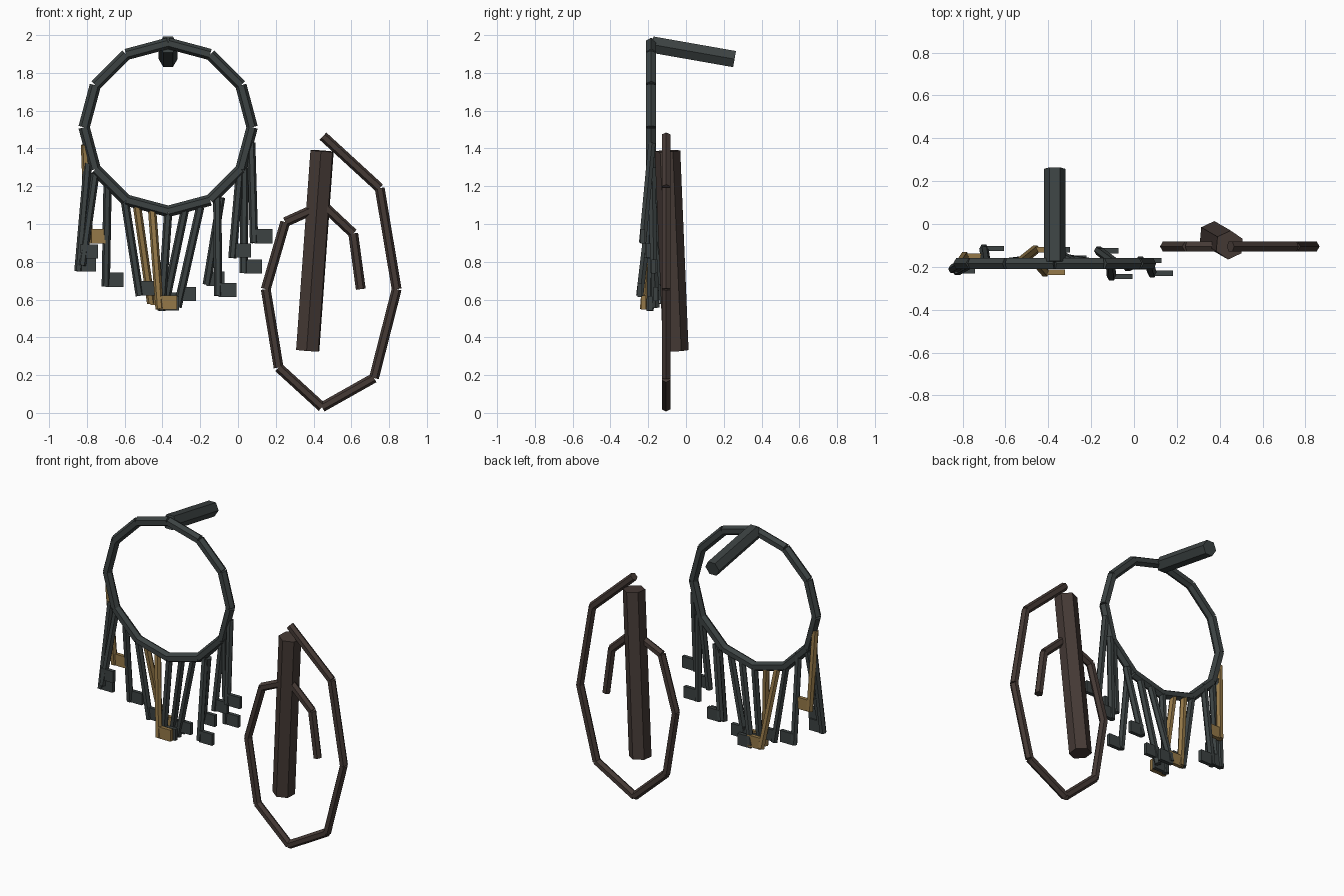
import bpy, bmesh, math
from mathutils import Vector, Matrix

if "Cube" in bpy.data.objects:
    bpy.data.objects.remove(bpy.data.objects["Cube"])


def material(name, rgb):
    m = bpy.data.materials.new(name)
    m.diffuse_color = (*rgb, 1)
    m.use_nodes = True
    m.node_tree.nodes["Principled BSDF"].inputs["Base Color"].default_value = m.diffuse_color
    return m


IRON = material("dark_iron", (0.045, 0.055, 0.055))
BRASS = material("brass", (0.30, 0.19, 0.065))
RUST = material("brown_iron", (0.06, 0.042, 0.036))


def add_rod(bm, a, b, r, ref=(0, 1, 0), turn=0, sides=6):
    """Prism from a to b, with one corner pointing along ref."""
    a, b = Vector(a), Vector(b)
    z = (b - a).normalized()
    x = Vector(ref)
    x = (x - z * x.dot(z)).normalized()
    y = z.cross(x)
    m = Matrix((x, y, z)).transposed().to_4x4()
    m.translation = (a + b) / 2
    bmesh.ops.create_cone(bm, cap_ends=True, segments=sides, radius1=r, radius2=r,
                          depth=(b - a).length,
                          matrix=m @ Matrix.Rotation(math.radians(turn), 4, 'Z'))


def finish(bm, name, mat):
    me = bpy.data.meshes.new(name)
    bm.to_mesh(me)
    bm.free()
    me.materials.append(mat)
    ob = bpy.data.objects.new(name, me)
    bpy.context.collection.objects.link(ob)
    return ob


def rod(name, a, b, r, mat, **kw):
    bm = bmesh.new()
    add_rod(bm, a, b, r, **kw)
    return finish(bm, name, mat)


def chain(name, pts, r, mat):
    bm = bmesh.new()
    for a, b in zip(pts, pts[1:]):
        add_rod(bm, a, b, r)
    return finish(bm, name, mat)


def key(i, x0, z0, x1, z1, y1, bx, bz, mat=IRON):
    """Shaft hanging from the ring with a flat bit near its lower end."""
    bm = bmesh.new()
    add_rod(bm, (x0, -0.18, z0), (x1, y1, z1), 0.022)
    m = Matrix.Translation((bx, y1, bz)) @ Matrix.Diagonal((0.095, 0.024, 0.075, 1))
    bmesh.ops.create_cube(bm, size=1, matrix=m)
    return finish(bm, f"key_{i}", mat)


# Large key ring and the wall peg it hangs from
ring = [(-0.37 + 0.445 * math.sin(k * math.pi / 6), -0.185,
         1.512 + 0.445 * math.cos(k * math.pi / 6)) for k in range(13)]
chain("key_ring", ring, 0.03, IRON)
rod("wall_peg", (-0.37, -0.18, 1.95), (-0.37, 0.257, 1.873), 0.05, IRON, ref=(0, 0, 1))

# Keys: top x, top z, bottom x, bottom z, bottom y, bit x, bit z
keys = [
    (-0.81, 1.42, -0.79, 0.90, -0.15, -0.75, 0.935, BRASS),
    (-0.795, 1.32, -0.845, 0.75, -0.21, -0.80, 0.785),
    (-0.755, 1.27, -0.825, 0.78, -0.22, -0.79, 0.855),
    (-0.69, 1.24, -0.70, 0.67, -0.115, -0.655, 0.705),
    (-0.60, 1.13, -0.52, 0.62, -0.17, -0.485, 0.66),
    (-0.535, 1.10, -0.46, 0.58, -0.12, -0.415, 0.61, BRASS),
    (-0.455, 1.08, -0.415, 0.55, -0.225, -0.37, 0.585, BRASS),
    (-0.37, 1.06, -0.405, 0.54, -0.19, -0.36, 0.58),
    (-0.28, 1.08, -0.385, 0.58, -0.12, -0.345, 0.60),
    (-0.20, 1.09, -0.32, 0.56, -0.16, -0.27, 0.63),
    (-0.11, 1.17, -0.105, 0.62, -0.245, -0.055, 0.65),
    (-0.09, 1.14, -0.165, 0.68, -0.125, -0.12, 0.71),
    (0.01, 1.27, -0.03, 0.82, -0.20, 0.02, 0.86),
    (0.035, 1.30, 0.03, 0.74, -0.17, 0.08, 0.775),
    (0.07, 1.43, 0.085, 0.90, -0.23, 0.135, 0.935),
]
for i, k in enumerate(keys, 1):
    key(i, *k)

# Open spiral coil and the handle bar inside it
spiral = [(0.45, 1.465), (0.75, 1.19), (0.84, 0.655), (0.72, 0.185), (0.445, 0.03),
          (0.215, 0.24), (0.147, 0.655), (0.25, 1.01), (0.45, 1.10), (0.61, 0.95),
          (0.65, 0.655)]
chain("spiral_coil", [(x, -0.105, z) for x, z in spiral], 0.026, RUST)
rod("handle_bar", (0.369, -0.054, 0.33), (0.445, -0.098, 1.387), 0.068, RUST,
    ref=(1, 0, 0), turn=-5)
